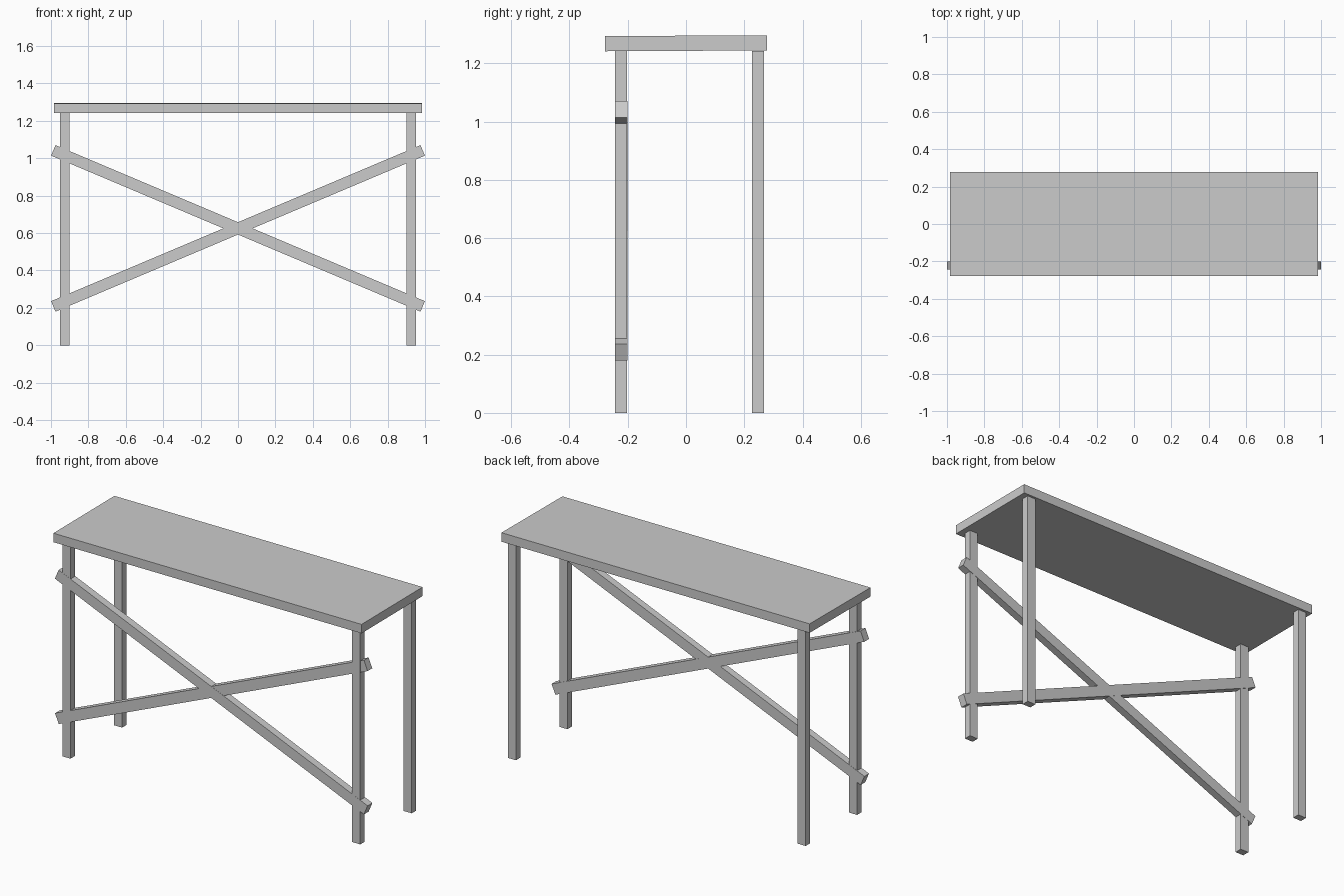
import bpy
import math

if "Cube" in bpy.data.objects:
    bpy.data.objects.remove(bpy.data.objects["Cube"])


def box(name, size, loc, rot=(0, 0, 0)):
    bpy.ops.mesh.primitive_cube_add(size=1, location=loc, rotation=rot)
    ob = bpy.context.object
    ob.name = name
    ob.scale = size
    bpy.ops.object.transform_apply(location=False, rotation=False, scale=True)
    return ob


# Table top, with a barely visible backward tilt
box("table_top", (1.97, 0.557, 0.052), (0, 0, 1.269), (math.radians(0.3), 0, 0))

# Four square legs
LEG_H = 1.243
for side, x in (("left", -0.926), ("right", 0.926)):
    for end, y in (("front", -0.223), ("back", 0.247)):
        box(f"{end}_{side}_leg", (0.052, 0.041, LEG_H), (x, y, LEG_H / 2))

# Crossed braces in the plane of the front legs
for name, sign, depth in (("falling_brace", 1, 0.044), ("rising_brace", -1, 0.042)):
    box(name, (2.144, depth, 0.061), (0, -0.2222, 0.625),
        (0, sign * math.radians(22.9), 0))
